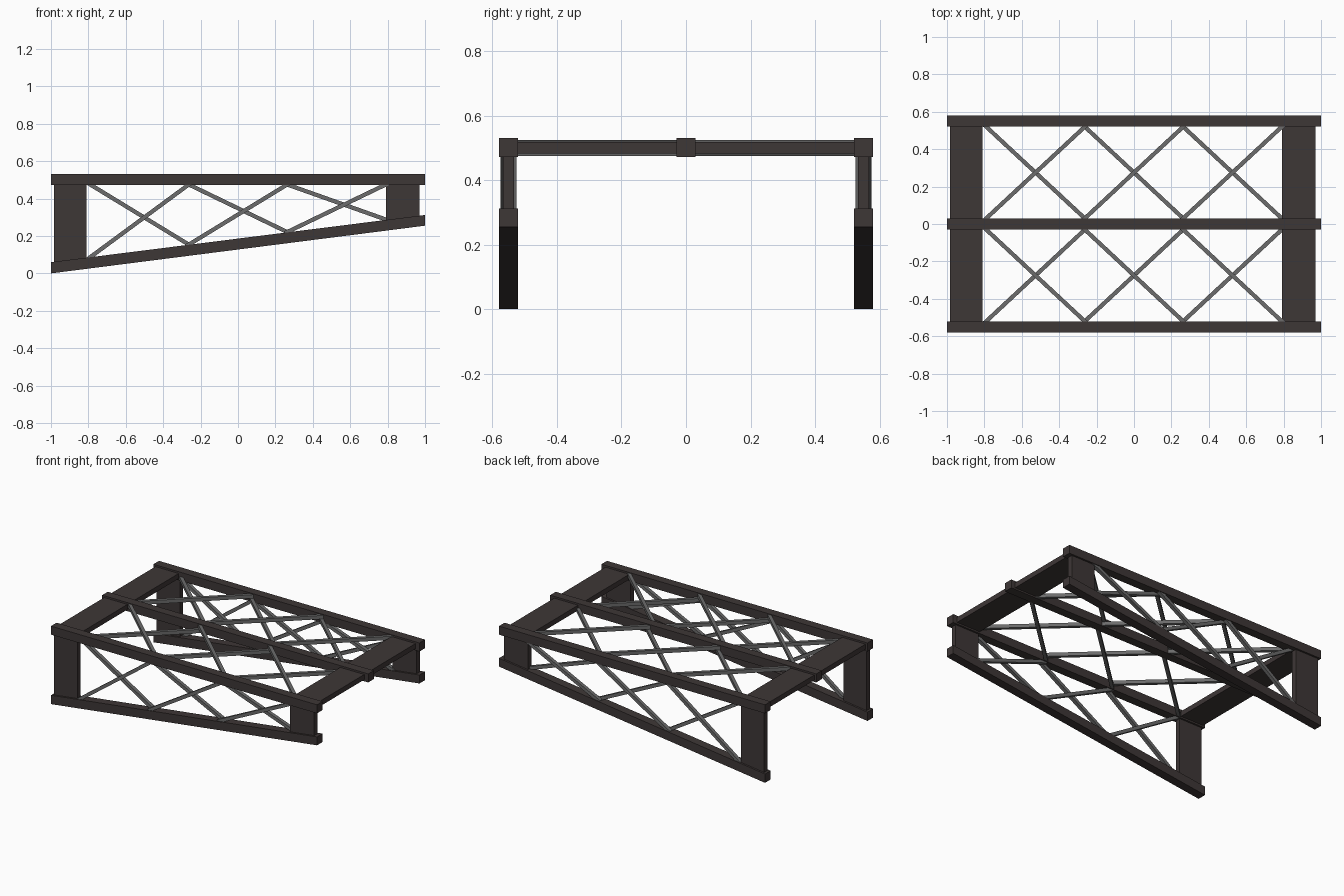
import bpy
import bmesh
from mathutils import Vector

if "Cube" in bpy.data.objects:
    bpy.data.objects.remove(bpy.data.objects["Cube"])


def material(name, rgb):
    m = bpy.data.materials.new(name)
    m.diffuse_color = (*rgb, 1)
    m.use_nodes = True
    m.node_tree.nodes["Principled BSDF"].inputs["Base Color"].default_value = m.diffuse_color
    return m


STEEL = material("dark brown steel", (0.048, 0.038, 0.037))
ROD = material("grey rod", (0.15, 0.15, 0.15))


def low(x):
    """Underside height of the sloping lower chord."""
    return 0.1275 + 0.1275 * x


def finish(bm, name, mat):
    bmesh.ops.recalc_face_normals(bm, faces=bm.faces)
    me = bpy.data.meshes.new(name)
    bm.to_mesh(me)
    bm.free()
    me.materials.append(mat)
    ob = bpy.data.objects.new(name, me)
    bpy.context.collection.objects.link(ob)
    return ob


def slab(name, outline, y0, y1):
    """Extrude an x-z outline from y0 to y1."""
    bm = bmesh.new()
    f = bm.faces.new([bm.verts.new((x, y0, z)) for x, z in outline])
    ext = bmesh.ops.extrude_face_region(bm, geom=[f])
    verts = [v for v in ext["geom"] if isinstance(v, bmesh.types.BMVert)]
    bmesh.ops.translate(bm, vec=(0, y1 - y0, 0), verts=verts)
    return finish(bm, name, STEEL)


def rod(name, a, b, normal, layer):
    """Square bracing bar, shifted to one of two layers along the normal."""
    a, b, n = Vector(a), Vector(b), Vector(normal)
    d = (b - a).normalized()
    a, b = a - d * 0.015, b + d * 0.015
    s = d.cross(n) * 0.011
    bm = bmesh.new()
    rings = []
    for p in (a, b):
        c = p + n * 0.0125 * layer
        h = n * 0.0123
        rings.append([bm.verts.new(c + o) for o in (s + h, s - h, -s - h, -s + h)])
    for r in rings:
        bm.faces.new(r)
    for i in range(4):
        j = (i + 1) % 4
        bm.faces.new((rings[0][i], rings[0][j], rings[1][j], rings[1][i]))
    finish(bm, name, ROD)


# Three straight top rails
for y in (-0.55, 0, 0.55):
    slab("top_rail", [(-1, 0.472), (1, 0.472), (1, 0.53), (-1, 0.53)], y - 0.03, y + 0.03)

# Sloping lower rails
for y in (-0.55, 0.55):
    slab("lower_rail", [(-1, low(-1)), (1, low(1)), (1, low(1) + 0.057), (-1, low(-1) + 0.06)],
         y - 0.03, y + 0.03)

# End plates: across the top and down each side
for x0, x1 in ((-0.985, -0.81), (0.79, 0.97)):
    for y0, y1 in ((-0.525, -0.025), (0.025, 0.525)):
        slab("top_end_plate", [(x0, 0.483), (x1, 0.483), (x1, 0.518), (x0, 0.518)], y0, y1)
    for y in (-0.55, 0.55):
        slab("side_post", [(x0, low(x0) + 0.03), (x1, low(x1) + 0.03), (x1, 0.5), (x0, 0.5)],
             y - 0.0175, y + 0.0175)

# Crossed bracing in three bays, on the top and on both sides
nodes = (-0.79, -0.263, 0.263, 0.79)
for xa, xb in zip(nodes, nodes[1:]):
    for s in (-1, 1):
        inner, outer = 0.03 * s, 0.52 * s
        rod("top_brace", (xa, inner, 0.5), (xb, outer, 0.5), (0, 0, 1), 1)
        rod("top_brace", (xa, outer, 0.5), (xb, inner, 0.5), (0, 0, 1), -1)
        y = 0.55 * s
        rod("side_brace", (xa, y, low(xa) + 0.06), (xb, y, 0.475), (0, s, 0), 1)
        rod("side_brace", (xa, y, 0.475), (xb, y, low(xb) + 0.06), (0, s, 0), -1)
